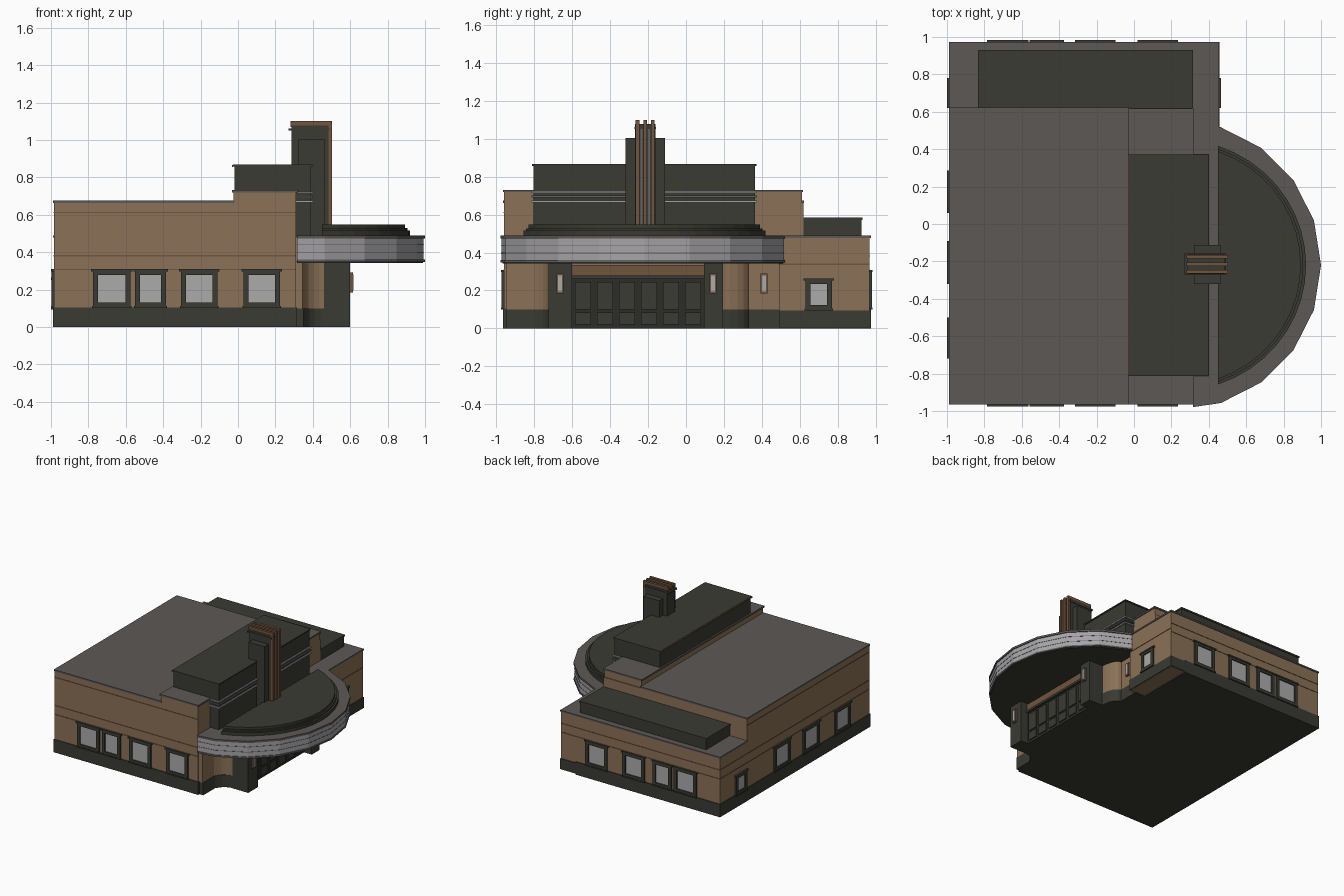
import bpy, bmesh, math

if "Cube" in bpy.data.objects:
    bpy.data.objects.remove(bpy.data.objects["Cube"])


def material(name, rgb):
    m = bpy.data.materials.new(name)
    m.diffuse_color = (*rgb, 1)
    m.use_nodes = True
    m.node_tree.nodes["Principled BSDF"].inputs["Base Color"].default_value = m.diffuse_color
    return m


TAN = material("tan stucco", (0.26, 0.168, 0.095))
GREY = material("grey roofing", (0.108, 0.098, 0.093))
DARK = material("dark olive tile", (0.042, 0.043, 0.033))
SILVER = material("silver fascia", (0.38, 0.37, 0.39))
GLASS = material("pale glass", (0.41, 0.41, 0.41))
BROWN = material("copper trim", (0.17, 0.09, 0.05))
SHADE = material("dull metal", (0.13, 0.13, 0.14))
BASE = material("near black base", (0.025, 0.026, 0.021))


def prism(name, pts, z0, z1, mat):
    """Extrude a plan outline from z0 to z1."""
    bm = bmesh.new()
    f = bm.faces.new([bm.verts.new((x, y, z0)) for x, y in pts])
    ext = bmesh.ops.extrude_face_region(bm, geom=[f])
    for v in ext["geom"]:
        if isinstance(v, bmesh.types.BMVert):
            v.co.z = z1
    bmesh.ops.recalc_face_normals(bm, faces=bm.faces)
    me = bpy.data.meshes.new(name)
    bm.to_mesh(me)
    bm.free()
    ob = bpy.data.objects.new(name, me)
    me.materials.append(mat)
    bpy.context.collection.objects.link(ob)
    return ob


def box(name, x0, x1, y0, y1, z0, z1, mat):
    return prism(name, [(x0, y0), (x1, y0), (x1, y1), (x0, y1)], z0, z1, mat)


def plate(name, side, u0, u1, z0, z1, d, mat):
    """Box standing d proud of a wall; side = (axis, position, sign)."""
    axis, pos, sign = side
    a, b = sorted((pos - sign * 0.004, pos + sign * d))
    if axis == "x":
        return box(name, a, b, u0, u1, z0, z1, mat)
    return box(name, u0, u1, a, b, z0, z1, mat)


def window(name, side, u0, u1, z0, z1):
    w = 0.026
    plate(name + "_glass", side, u0 + w, u1 - w, z0 + w, z1 - w, 0.003, GLASS)
    for tag, a, b, c, e in (("left", u0, u0 + w, z0, z1), ("right", u1 - w, u1, z0, z1),
                            ("top", u0, u1, z1 - w, z1), ("bottom", u0, u1, z0, z0 + w)):
        plate(f"{name}_frame_{tag}", side, a, b, c, e, 0.012, DARK)
    plate(name + "_head", side, u0 - 0.01, u1 + 0.01, z1 - 0.008, z1 + 0.004, 0.016, DARK)
    plate(name + "_sill", side, u0 - 0.005, u1 + 0.005, z0 - 0.004, z0 + 0.006, 0.016, DARK)


FRONT, BACK = ("y", -0.96, -1), ("y", 0.968, 1)
LEFT, ANNEX_R = ("x", -0.984, -1), ("x", 0.45, 1)

# Main hall, raised front bay and lower rear annex, each with a grey roof
box("hall_wall", -0.984, 0.31, -0.96, 0.62, 0.005, 0.662, TAN)
box("hall_roof", -0.989, -0.02, -0.965, 0.623, 0.662, 0.675, GREY)
box("front_bay_wall", -0.025, 0.31, -0.96, 0.612, 0.66, 0.718, TAN)
box("front_bay_roof", -0.032, 0.317, -0.966, 0.618, 0.718, 0.731, GREY)
annex = [(-0.984, 0.62), (0.31, 0.62), (0.31, 0.49), (0.45, 0.49), (0.45, 0.968), (-0.984, 0.968)]
prism("annex_wall", annex, 0.005, 0.478, TAN)
box("annex_roof", -0.989, 0.455, 0.615, 0.974, 0.478, 0.49, GREY)
box("annex_corner_roof", 0.31, 0.455, 0.49, 0.615, 0.478, 0.49, GREY)
box("annex_roof_block", -0.83, 0.31, 0.62, 0.925, 0.49, 0.578, DARK)
box("annex_block_cap", -0.835, 0.315, 0.62, 0.93, 0.572, 0.585, DARK)

# Dark plinth round the building
box("hall_plinth", -0.99, 0.316, -0.966, 0.974, 0.0, 0.105, DARK)
box("annex_plinth", 0.30, 0.456, 0.49, 0.974, 0.008, 0.095, DARK)

# Thin string courses
for z in (0.305, 0.378, 0.608):
    plate("front_course", FRONT, -0.984, 0.31, z, z + 0.006, 0.003, BROWN)
    if z < 0.4:
        plate("back_course", BACK, -0.984, 0.45, z, z + 0.006, 0.003, BROWN)
    plate("left_course", LEFT, -0.96, 0.968 if z < 0.4 else 0.62, z, z + 0.006, 0.003, BROWN)
plate("annex_right_course", ANNEX_R, 0.49, 0.968, 0.335, 0.341, 0.003, BROWN)

# Windows on front, back, left and annex end
for i, (a, b) in enumerate(((-0.775, -0.575), (-0.55, -0.385), (-0.305, -0.11), (0.03, 0.225))):
    window(f"front_window_{i}", FRONT, a, b, 0.105, 0.305)
    window(f"back_window_{i}", BACK, a, b, 0.105, 0.305)
for i, (a, b) in enumerate(((-0.71, -0.51), (-0.31, -0.10), (0.07, 0.275))):
    window(f"left_window_{i}", LEFT, a, b, 0.105, 0.305)
window("annex_left_window", LEFT, 0.63, 0.77, 0.098, 0.26)
window("annex_right_window", ANNEX_R, 0.63, 0.77, 0.098, 0.26)

# Upper stage block with metal bands
box("upper_block", -0.02, 0.39, -0.805, 0.365, 0.48, 0.858, DARK)
box("upper_block_cap", -0.027, 0.397, -0.812, 0.372, 0.858, 0.868, DARK)
box("upper_block_rear_trim", -0.031, -0.026, -0.812, 0.372, 0.855, 0.866, BROWN)
for z, m in ((0.665, SILVER), (0.69, SHADE), (0.715, SILVER)):
    box("upper_block_band", 0.30, 0.40, -0.815, 0.375, z, z + 0.01, m)

# Entrance: curved side walls, piers, recessed doors
outline = [(0.30, -0.95), (0.345, -0.95), (0.345, -0.80)]
outline += [(0.47 - 0.115 * math.cos(t), -0.80 + 0.08 * math.sin(t))
            for t in (math.pi / 2 * k / 5 for k in range(1, 6))]
outline += [(0.52, -0.72), (0.52, 0.19), (0.47, 0.19)]
outline += [(0.40 + 0.07 * math.cos(t), 0.19 + 0.14 * math.sin(t))
            for t in (math.pi / 2 * k / 5 for k in range(1, 6))]
outline += [(0.40, 0.50), (0.30, 0.50)]
prism("entrance_wall", outline, 0.1, 0.35, TAN)
prism("entrance_plinth", [(x + 0.006, y) for x, y in outline], 0.0, 0.1, DARK)
for i, (a, b) in enumerate(((-0.725, -0.60), (0.095, 0.195))):
    box(f"entrance_pier_{i}", 0.46, 0.60, a, b, 0.0, 0.35, DARK)
DOORWALL = ("x", 0.53, 1)
box("door_wall", 0.51, 0.53, -0.60, 0.095, 0.0, 0.27, BASE)
box("door_transom", 0.51, 0.54, -0.60, 0.095, 0.275, 0.335, BROWN)
box("door_header", 0.51, 0.55, -0.60, 0.095, 0.26, 0.278, DARK)
for i in range(6):
    y = -0.60 + i * 0.1158
    plate(f"door_{i}_upper_panel", DOORWALL, y + 0.015, y + 0.10, 0.10, 0.245, 0.008, DARK)
    plate(f"door_{i}_lower_panel", DOORWALL, y + 0.015, y + 0.10, 0.02, 0.085, 0.008, DARK)

# Wall lamps
for i, (x, y) in enumerate(((0.60, -0.665), (0.60, 0.142), (0.40, 0.412))):
    box(f"lamp_body_{i}", x, x + 0.014, y - 0.018, y + 0.018, 0.185, 0.29, BROWN)
    box(f"lamp_face_{i}", x + 0.014, x + 0.018, y - 0.011, y + 0.011, 0.195, 0.28, GLASS)


# Rounded canopy over the entrance
def canopy(grow):
    r = 0.768 + grow
    arc = [(0.225 + r * math.cos(math.radians(a)), -0.22 + r * math.sin(math.radians(a)))
           for a in range(-72, 73, 18)]
    return [(0.315, -0.972 - grow)] + arc + [(0.44, 0.518 + grow), (0.315, 0.518 + grow)]


prism("canopy_soffit", canopy(-0.004), 0.342, 0.352, DARK)
prism("canopy_lip", canopy(0.006), 0.348, 0.36, SHADE)
prism("canopy_fascia", canopy(0), 0.36, 0.474, SILVER)
for z in (0.395, 0.437):
    prism("canopy_fascia_line", canopy(0.002), z, z + 0.004, SHADE)
prism("canopy_roof", canopy(0.007), 0.474, 0.49, GREY)


def half_disc(r):
    end = math.degrees(math.acos((0.45 - 0.225) / r))
    return [(0.225 + r * math.cos(t), -0.22 + 0.97 * r * math.sin(t))
            for t in (math.radians(-end + 2 * end * k / 18) for k in range(19))]


prism("canopy_step_lower", half_disc(0.695), 0.49, 0.516, DARK)
prism("canopy_step_rim", half_disc(0.68), 0.516, 0.528, DARK)
prism("canopy_step_upper", half_disc(0.667), 0.528, 0.547, DARK)

# Central pylon with copper fins running up and over the top
box("pylon_shoulder", 0.32, 0.462, -0.32, -0.112, 0.49, 1.003, DARK)
box("pylon_core", 0.285, 0.485, -0.268, -0.162, 0.49, 1.078, DARK)
box("pylon_collar", 0.27, 0.49, -0.272, -0.158, 1.05, 1.062, DARK)
for i, y in enumerate((-0.255, -0.215, -0.175)):
    box(f"pylon_fin_{i}", 0.48, 0.503, y - 0.01, y + 0.01, 0.53, 1.10, BROWN)
    box(f"pylon_fin_top_{i}", 0.28, 0.48, y - 0.01, y + 0.01, 1.07, 1.10, BROWN)
for i, y in enumerate((-0.235, -0.195)):
    box(f"pylon_metal_strip_{i}", 0.483, 0.49, y - 0.005, y + 0.005, 0.53, 1.05, SHADE)
